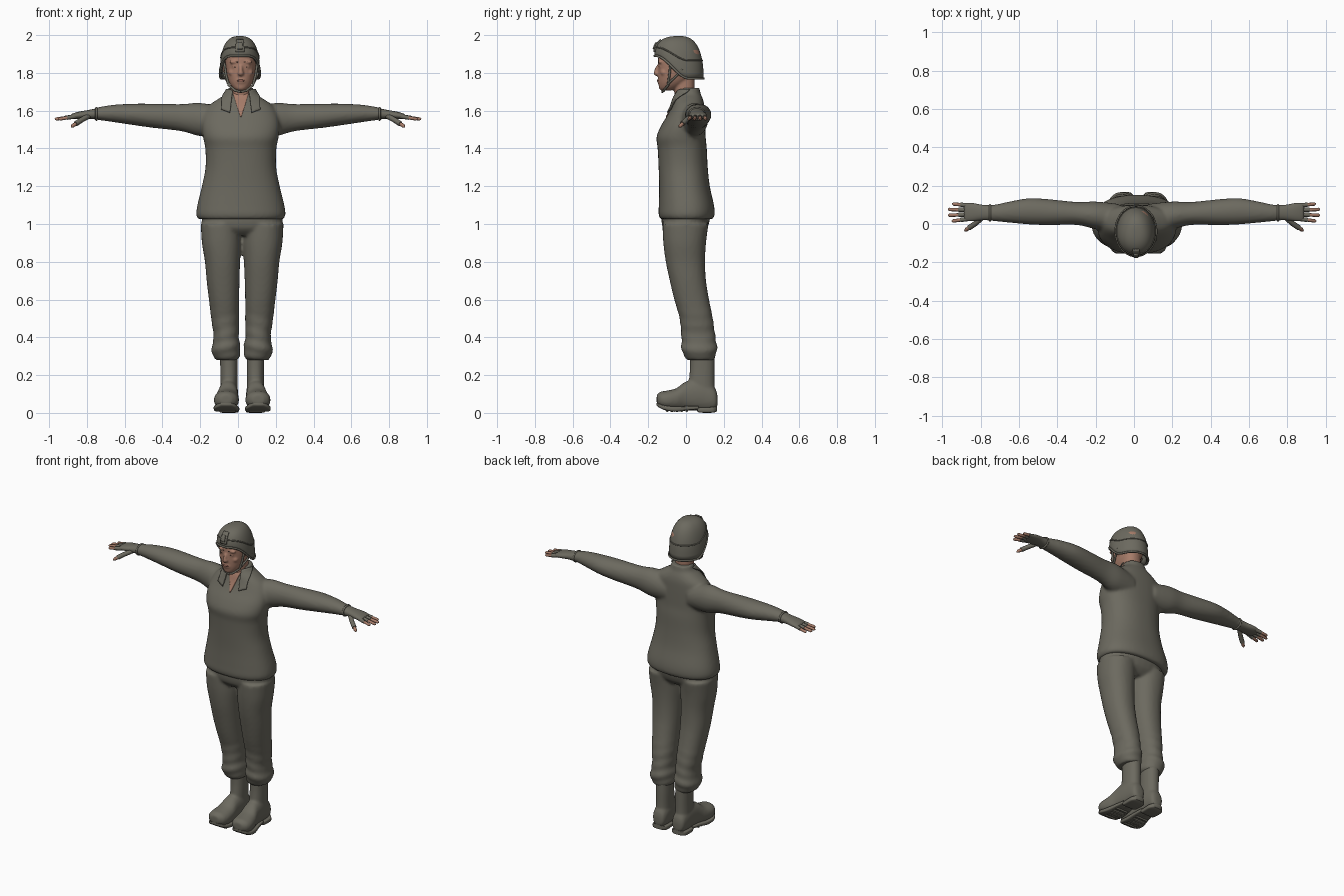
import bpy, bmesh
from math import sin, cos, pi, copysign, radians
from mathutils import Vector, Matrix

cube = bpy.data.objects.get("Cube")
if cube:
    bpy.data.objects.remove(cube, do_unlink=True)


def material(name, rgb):
    m = bpy.data.materials.new(name)
    m.use_nodes = True
    m.diffuse_color = (*rgb, 1)
    bsdf = m.node_tree.nodes["Principled BSDF"]
    bsdf.inputs["Base Color"].default_value = (*rgb, 1)
    bsdf.inputs["Roughness"].default_value = 0.8
    return m


OLIVE = material("olive cloth", (0.15, 0.143, 0.115))
SKIN = material("skin", (0.38, 0.2, 0.14))
LIPS = material("lips", (0.28, 0.12, 0.09))
BROWN = material("dark brown", (0.09, 0.055, 0.04))
BODY, LEGS = 0.015, 0.022     # centre lines of the torso and of the legs


def finish(name, bm, mat, voxel=0, smooth=3):
    """Turn a bmesh into an object; a voxel size fuses its overlapping shells."""
    bmesh.ops.recalc_face_normals(bm, faces=bm.faces)
    me = bpy.data.meshes.new(name)
    bm.to_mesh(me)
    bm.free()
    me.materials.append(mat)
    for p in me.polygons:
        p.use_smooth = True
    me.set_sharp_from_angle(angle=radians(50))
    ob = bpy.data.objects.new(name, me)
    bpy.context.collection.objects.link(ob)
    if voxel:
        r = ob.modifiers.new("fuse", "REMESH")
        r.mode, r.voxel_size, r.use_smooth_shade = "VOXEL", voxel, True
        s = ob.modifiers.new("soften", "SMOOTH")
        s.factor, s.iterations = 0.5, smooth
    return ob


def spline(keys, steps=5):
    """Catmull-Rom samples through tuples of numbers."""
    out = []
    for i in range(len(keys) - 1):
        quad = [keys[max(i - 1, 0)], keys[i], keys[i + 1], keys[min(i + 2, len(keys) - 1)]]
        for k in range(steps):
            t = k / steps
            out.append([b + t / 2 * (c - a + t * (2*a - 5*b + 4*c - d + t * (3*(b - c) + d - a)))
                        for a, b, c, d in zip(*quad)])
    return out + [list(keys[-1])]


def loft(bm, axis, keys, place=lambda x: x, n=2.2, segs=32, ripple=None):
    """Closed tube of superellipse rings; keys are (along, centre, centre, radius, radius)."""
    rings = []
    for t, a, b, ra, rb in spline(keys):
        ring = []
        for i in range(segs):
            w = 2 * pi * i / segs
            k = 1 + (ripple(t, w) if ripple else 0)
            u = a + k * ra * copysign(abs(cos(w)) ** (2 / n), cos(w))
            v = b + k * rb * copysign(abs(sin(w)) ** (2 / n), sin(w))
            x, y, z = {"X": (t, u, v), "Y": (u, t, v), "Z": (u, v, t)}[axis]
            ring.append(bm.verts.new((place(x), y, z)))
        rings.append(ring)
    for p, q in zip(rings, rings[1:]):
        for i in range(segs):
            j = (i + 1) % segs
            bm.faces.new((p[i], p[j], q[j], q[i]))
    bm.faces.new(rings[0])
    bm.faces.new(rings[-1])


def ball(bm, centre, size, tilt=0):
    m = Matrix.Translation(centre) @ Matrix.Rotation(tilt, 4, "X") @ Matrix.Diagonal((*size, 1))
    bmesh.ops.create_uvsphere(bm, u_segments=20, v_segments=12, radius=1, matrix=m)


def tube(name, pts, radius, mat, cyclic=False, tip=1):
    cu = bpy.data.curves.new(name, "CURVE")
    cu.dimensions, cu.bevel_depth, cu.bevel_resolution, cu.use_fill_caps = "3D", radius, 3, True
    sp = cu.splines.new("POLY")
    sp.points.add(len(pts) - 1)
    for p, co in zip(sp.points, pts):
        p.co = (*co, 1)
    sp.points[-1].radius = tip
    sp.use_cyclic_u, sp.use_smooth = cyclic, True
    cu.materials.append(mat)
    ob = bpy.data.objects.new(name, cu)
    bpy.context.collection.objects.link(ob)


def mirrored(centre):
    return (("left", lambda x: centre + x), ("right", lambda x: centre - x))


# Jacket: torso and both sleeves fused
bm = bmesh.new()
loft(bm, "Z", [(1.025, 0, .003, .225, .138), (1.05, 0, .003, .236, .148), (1.1, 0, .002, .23, .146),
               (1.2, 0, -.008, .206, .134), (1.3, 0, -.015, .187, .13), (1.4, 0, -.02, .188, .13),
               (1.46, 0, -.026, .2, .13), (1.52, 0, -.015, .206, .117), (1.58, 0, .002, .195, .098),
               (1.63, 0, .012, .165, .085), (1.665, 0, .012, .115, .076),
               (1.69, 0, .013, .078, .064), (1.72, 0, .018, .066, .055)],
     lambda x: BODY + x, 2.3, 48)
for side, put in mirrored(0):
    loft(bm, "X", [(.08, .03, 1.54, .075, .08), (.2, .045, 1.553, .072, .088), (.3, .055, 1.563, .06, .072),
                   (.45, .062, 1.573, .068, .064), (.55, .066, 1.58, .068, .057),
                   (.65, .062, 1.585, .055, .047), (.72, .058, 1.585, .044, .037),
                   (.76, .058, 1.583, .04, .03)], put, 2)
jacket = finish("jacket", bm, OLIVE, 0.01, 4)

# Trousers: hips and both gathered legs fused
bm = bmesh.new()
loft(bm, "Z", [(.94, 0, -.005, .11, .08), (.98, 0, -.005, .2, .118), (1.05, 0, 0, .215, .13),
               (1.1, 0, 0, .2, .12)], lambda x: LEGS + x)


def folds(z, w):
    return 0.035 * sin(z * 95 + 2 * cos(w)) * max(0, min(1, (0.58 - z) * 5))


for side, put in mirrored(LEGS):
    loft(bm, "Z", [(.28, .083, .078, .058, .068), (.3, .084, .073, .07, .083), (.345, .086, .07, .076, .095),
                   (.4, .084, .066, .067, .09), (.5, .09, .054, .074, .088), (.6, .096, .03, .08, .092),
                   (.7, .101, .01, .087, .096), (.8, .104, -.003, .093, .104),
                   (.9, .11, -.007, .103, .113), (1, .115, -.003, .104, .122)], put, 2.2, 32, folds)
finish("trousers", bm, OLIVE, 0.01, 3)

# Boots with heel, sole and tread bars
for side, put in mirrored(LEGS):
    bm = bmesh.new()
    loft(bm, "Z", [(.06, .07, .09, .045, .068), (.15, .07, .083, .045, .068), (.24, .07, .086, .046, .065),
                   (.33, .072, .086, .047, .065)], put)
    loft(bm, "Y", [(.167, .07, .065, .02, .025), (.15, .07, .075, .042, .06), (.08, .071, .095, .05, .085),
                   (0, .075, .09, .053, .076), (-.05, .08, .073, .062, .058), (-.1, .084, .068, .066, .05),
                   (-.135, .085, .07, .056, .042), (-.155, .085, .072, .03, .024)], put)
    finish(side + "_boot", bm, OLIVE, 0.008, 3)
    bm = bmesh.new()
    loft(bm, "Y", [(.164, .07, .022, .03, .014), (.14, .07, .016, .05, .015), (.08, .071, .015, .05, .014),
                   (.06, .071, .018, .046, .012)], put, 5)
    loft(bm, "Y", [(.065, .072, .028, .046, .01), (0, .075, .024, .057, .012), (-.06, .081, .02, .066, .014),
                   (-.11, .085, .027, .065, .013), (-.14, .085, .038, .05, .011),
                   (-.155, .085, .046, .03, .007)], put, 5)
    finish(side + "_sole", bm, OLIVE)
    for i in range(5):
        y = -0.1 + i * 0.026
        tube(f"{side}_tread_bar_{i + 1}", [(put(.035), y, .011), (put(.12), y, .011)], 0.007, OLIVE)

# Half-finger gloves, bare fingertips and wrist straps
for side, put in mirrored(0):
    bm = bmesh.new()
    loft(bm, "X", [(.735, .058, 1.584, .04, .031), (.79, .06, 1.58, .04, .024), (.84, .062, 1.575, .047, .02),
                   (.875, .062, 1.57, .047, .015), (.885, .062, 1.568, .042, .009)], put)
    finish(side + "_glove", bm, OLIVE)
    for i, (reach, y) in enumerate(((.95, .015), (.97, .045), (.97, .076), (.948, .105))):
        start = Vector((.86, .027 + i * .023, 1.57))
        end = Vector((reach, y, 1.555))
        mid = start.lerp(end, 0.5)
        near = mid.lerp(end, 0.85)
        flip = lambda v: (put(v.x), v.y, v.z)
        tube(f"{side}_glove_finger_{i + 1}", [flip(start), flip(mid)], 0.0115, OLIVE)
        tube(f"{side}_fingertip_{i + 1}", [flip(mid), flip(near), flip(end)], 0.009, SKIN, tip=0.4)
    tube(side + "_glove_thumb", [(put(.79), .035, 1.572), (put(.83), .0, 1.55), (put(.86), -.02, 1.53)],
         0.014, OLIVE)
    tube(side + "_thumb_tip", [(put(.855), -.017, 1.533), (put(.875), -.03, 1.52), (put(.882), -.036, 1.513)],
         0.01, SKIN, tip=0.4)
    loop = [(put(.75), .058 + .04 * cos(k * pi / 12), 1.583 + .031 * sin(k * pi / 12)) for k in range(24)]
    tube(side + "_wrist_strap", loop, 0.006, OLIVE, True)

# Head: skull, neck, nose, brow, ears and eyelids fused
bm = bmesh.new()
loft(bm, "Z", [(1.62, 0, .005, .058, .055), (1.7, 0, -.008, .054, .054), (1.8, 0, -.012, .055, .06)],
     lambda x: BODY + x)
loft(bm, "Z", [(1.706, 0, -.108, .02, .022), (1.718, 0, -.092, .04, .049), (1.745, 0, -.072, .06, .074),
               (1.78, 0, -.053, .073, .095), (1.82, 0, -.042, .08, .106), (1.87, 0, -.035, .083, .113),
               (1.92, 0, -.035, .078, .104), (1.955, 0, -.035, .05, .07)], lambda x: BODY + x)
ball(bm, (BODY, -.15, 1.815), (.011, .017, .034), radians(-22))
ball(bm, (BODY, -.156, 1.797), (.017, .015, .011))
ball(bm, (BODY, -.136, 1.757), (.03, .016, .02))
ball(bm, (BODY, -.128, 1.722), (.022, .016, .014))
for side, put in mirrored(BODY):
    ball(bm, (put(.032), -.135, 1.858), (.03, .014, .01))
    ball(bm, (put(.031), -.132, 1.834), (.018, .012, .009))
    ball(bm, (put(.04), -.118, 1.802), (.026, .018, .018))
    ball(bm, (put(.083), -.03, 1.82), (.012, .02, .032))
finish("head", bm, SKIN, 0.006, 3)
bm = bmesh.new()
ball(bm, (BODY, -.147, 1.759), (.021, .007, .006))
finish("lips", bm, LIPS)
for side, put in mirrored(BODY):
    tube(side + "_eyebrow", [(put(x), y, z) for x, y, z in
         ((.015, -.145, 1.856), (.033, -.143, 1.861), (.052, -.127, 1.855))], 0.0035, BROWN)
    tube(side + "_lash_line", [(put(x), y, 1.832) for x, y in
         ((.019, -.139), (.031, -.142), (.045, -.133))], 0.0025, BROWN)


# Helmet shell, its rim and cover band, and the front bracket
def helmet_point(theta, v, s=1):
    t = max(0, min(1, (cos(theta) + 0.4) / 1.35))
    rim = 1.77 + 0.12 * t * t * (3 - 2 * t)
    r = s * sin(v * pi / 2) ** 0.75
    z = rim + (1.995 - rim) * max(cos(v * pi / 2), 0) ** 0.85
    return Vector((BODY - .005 + .106 * r * sin(theta), -.037 - .13 * r * cos(theta), z + (s - 1) * .1))


def helmet_patch(name, thetas, vs, s, thick):
    bm = bmesh.new()
    grid = [[bm.verts.new(helmet_point(t, v, s)) for t in thetas] for v in vs]
    for p, q in zip(grid, grid[1:]):
        for i in range(len(thetas) - 1):
            bm.faces.new((p[i], p[i + 1], q[i + 1], q[i]))
    bmesh.ops.remove_doubles(bm, verts=bm.verts, dist=1e-5)
    ob = finish(name, bm, OLIVE)
    sol = ob.modifiers.new("thickness", "SOLIDIFY")
    sol.thickness, sol.offset = thick, -1


turn = [2 * pi * i / 48 for i in range(49)]
helmet_patch("helmet", turn, [i / 16 for i in range(17)], 1, 0.012)
tube("helmet_rim", [helmet_point(t, 1) for t in turn[:-1]], 0.006, OLIVE, True)
tube("helmet_band", [helmet_point(t, 0.76) for t in turn[:-1]], 0.004, OLIVE, True)
helmet_patch("helmet_bracket", [i * .055 for i in range(-4, 5)], [.45 + i * .06 for i in range(9)], 1.05, 0.01)
helmet_patch("bracket_plate", [i * .04 for i in range(-3, 4)], [.62 + i * .05 for i in range(6)], 1.09, 0.01)

# Chin straps
for side, put in mirrored(BODY):
    tube(side + "_chin_strap", [(put(x), y, z) for x, y, z in
         ((.088, -.08, 1.86), (.079, -.088, 1.79), (.064, -.095, 1.735),
          (.03, -.118, 1.706), (0, -.125, 1.7))], 0.0065, OLIVE)
    tube(side + "_rear_strap", [(put(.096), -.02, 1.82), (put(.086), -.05, 1.785), (put(.068), -.092, 1.745)],
         0.006, OLIVE)


# Open neckline and collar flaps, laid over the jacket
def draped(name, corners, mat, gap, put, n=10):
    a, b, c, d = [Vector((put(x), y, z)) for x, y, z in corners]
    bm = bmesh.new()
    grid = [[bm.verts.new(a.lerp(b, i / n).lerp(d.lerp(c, i / n), j / n)) for i in range(n + 1)]
            for j in range(n + 1)]
    for p, q in zip(grid, grid[1:]):
        for i in range(n):
            bm.faces.new((p[i], p[i + 1], q[i + 1], q[i]))
    ob = finish(name, bm, mat)
    w = ob.modifiers.new("drape", "SHRINKWRAP")
    w.target, w.wrap_method, w.wrap_mode, w.offset = jacket, "NEAREST_SURFACEPOINT", "ABOVE_SURFACE", gap
    ob.modifiers.new("thickness", "SOLIDIFY").thickness = 0.006


draped("neckline", [(-.045, -.05, 1.7), (.045, -.05, 1.7), (.002, -.11, 1.57), (-.002, -.11, 1.57)],
       SKIN, 0.004, lambda x: BODY + x)
for side, put in mirrored(BODY):
    draped(side + "_collar_flap", [(.042, -.045, 1.705), (.075, .02, 1.71), (.1, -.07, 1.6), (.058, -.1, 1.59)],
           OLIVE, 0.012, put)
